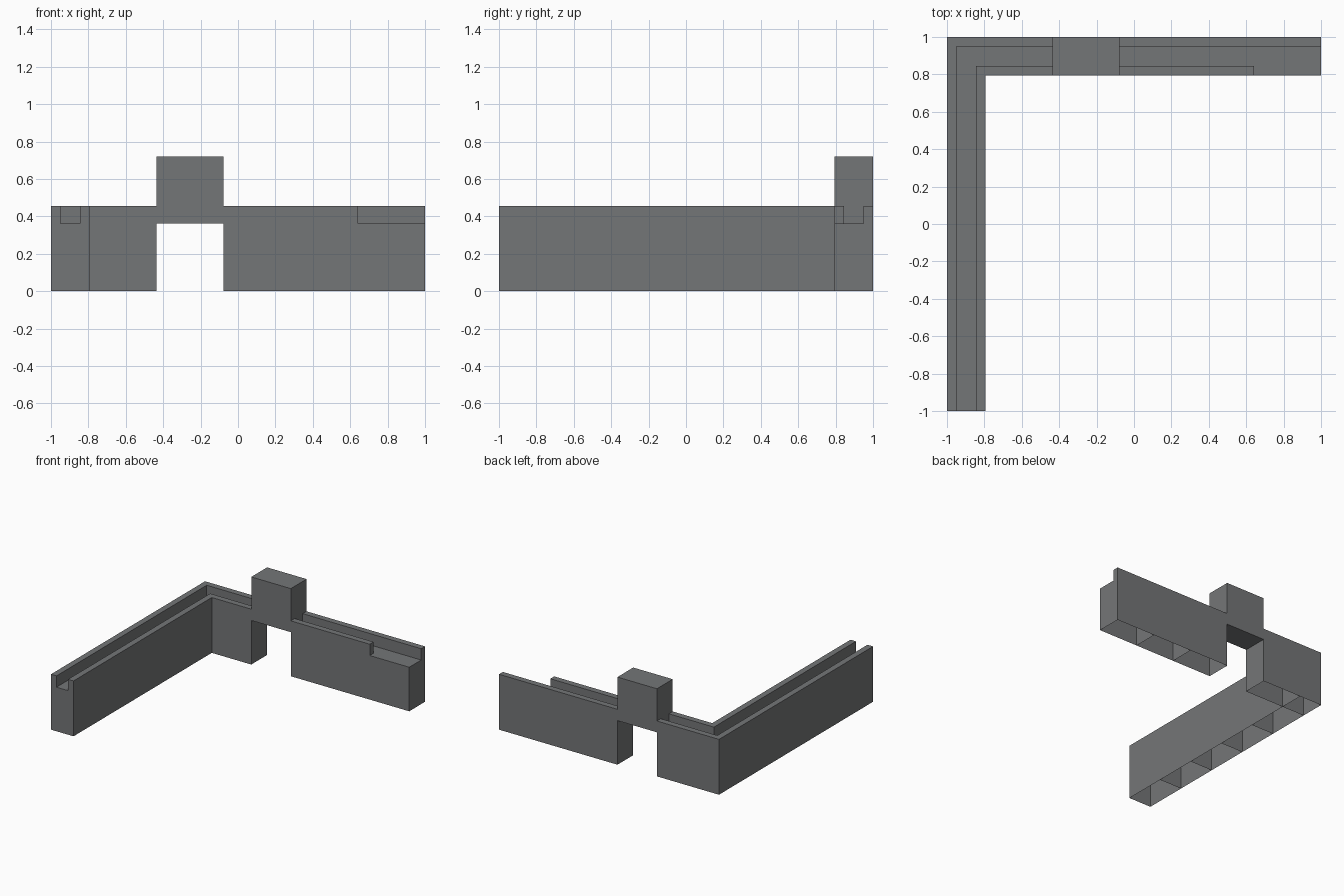
import bpy, bmesh

if "Cube" in bpy.data.objects:
    bpy.data.objects.remove(bpy.data.objects["Cube"])

# Layout: module length M, wall thickness T, walkway height W, parapet top P, gate top G
M, T, W, P, G = 0.359, 0.205, 0.362, 0.455, 0.72
R = 0.05                      # parapet thickness
IN = -1 + T                   # inner face of the side wall (x); back wall is mirrored in y
GX0, GX1 = IN + M, IN + 2 * M  # gateway opening

stone = bpy.data.materials.new("grey stone")
stone.diffuse_color = (0.175, 0.18, 0.185, 1)
stone.use_nodes = True
stone.node_tree.nodes["Principled BSDF"].inputs["Base Color"].default_value = stone.diffuse_color


def boxes(name, items):
    """One object from boxes (x0, x1, y0, y1, z0, z1, open sides such as '-z')."""
    bm = bmesh.new()
    for x0, x1, y0, y1, z0, z1, skip in items:
        v = [bm.verts.new((x, y, z)) for x in (x0, x1) for y in (y0, y1) for z in (z0, z1)]
        sides = {"-x": (0, 1, 3, 2), "+x": (4, 6, 7, 5), "-y": (0, 4, 5, 1),
                 "+y": (2, 3, 7, 6), "-z": (0, 2, 6, 4), "+z": (1, 5, 7, 3)}
        for key, idx in sides.items():
            if key not in skip:
                bm.faces.new([v[i] for i in idx])
    bmesh.ops.remove_doubles(bm, verts=bm.verts, dist=1e-4)
    me = bpy.data.meshes.new(name)
    bm.to_mesh(me)
    bm.free()
    me.materials.append(stone)
    ob = bpy.data.objects.new(name, me)
    bpy.context.collection.objects.link(ob)
    return ob


# Hollow wall bodies, open below, with one cross wall at each module seam
boxes("corner_body", [(-1, IN, -IN, 1, 0, W, ["-z"])])
boxes("side_wall_body", [(-1, IN, -IN - (i + 1) * M, -IN - i * M, 0, W, ["-z", "+y"])
                         for i in range(5)])
boxes("back_wall_short_body", [(IN, GX0, -IN, 1, 0, W, ["-z", "-x"])])
boxes("back_wall_long_body", [(GX1 + i * M, GX1 + (i + 1) * M, -IN, 1, 0, W,
                               ["-z"] + (["-x"] if i else [])) for i in range(3)])

# Block bridging the gateway
boxes("gate_block", [(GX0, GX1, -IN, 1, W, G, [])])

# Parapets along both edges of the walkway; the last inner module is left open
boxes("outer_parapet", [
    (-1, -1 + R, -1, 1, W, P, ["-z"]),
    (-1 + R, GX0, 1 - R, 1, W, P, ["-z", "-x"]),
    (GX1, 1, 1 - R, 1, W, P, ["-z"])])
boxes("inner_parapet", [
    (IN - R, IN, -1, -IN + R, W, P, ["-z"]),
    (IN, GX0, -IN, -IN + R, W, P, ["-z", "-x"]),
    (GX1, 1 - M, -IN, -IN + R, W, P, ["-z"])])
